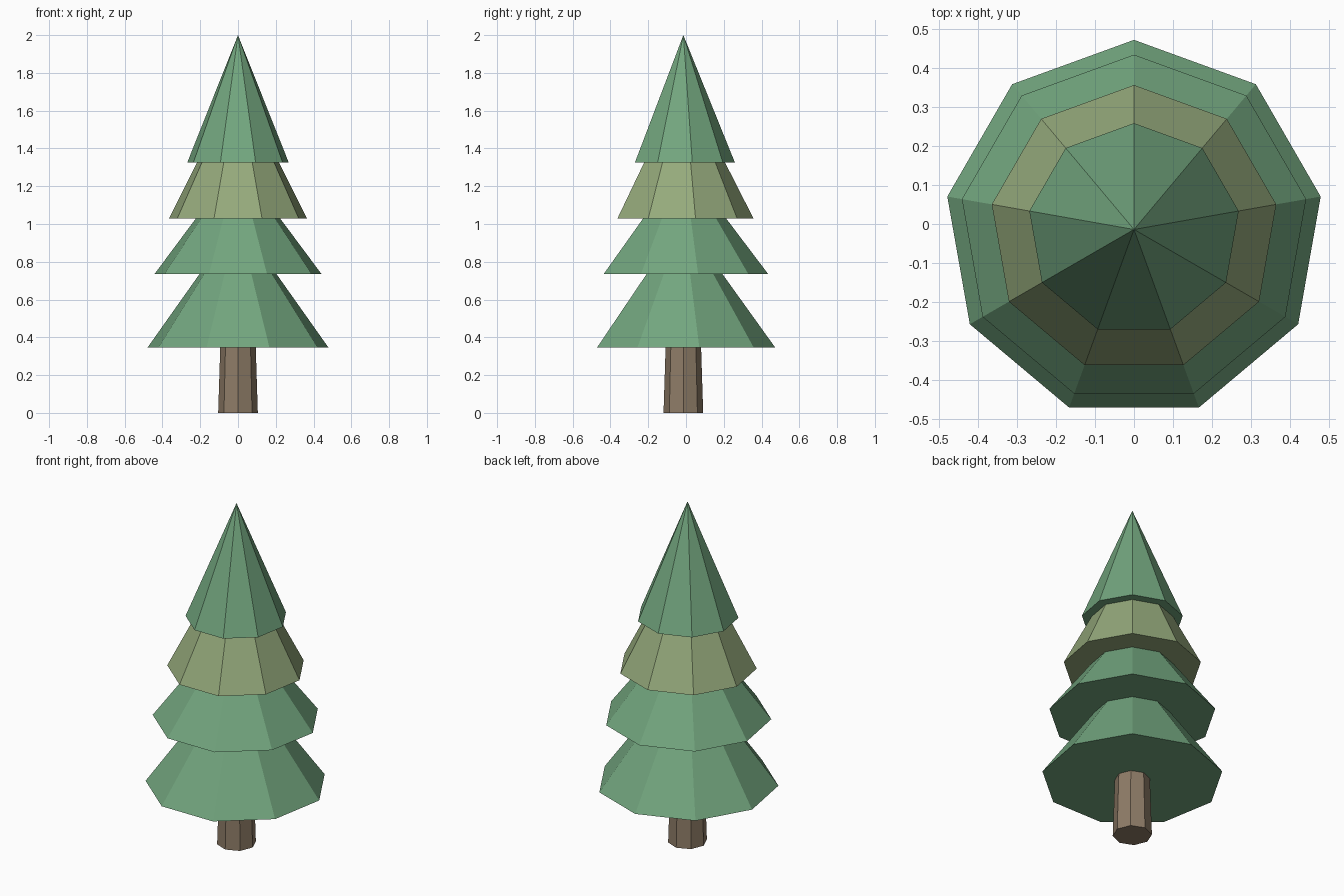
import bpy, bmesh
from math import sin, cos, tau

if "Cube" in bpy.data.objects:
    bpy.data.objects.remove(bpy.data.objects["Cube"])

CENTRE_Y = -0.014


def material(name, rgb):
    mat = bpy.data.materials.new(name)
    mat.diffuse_color = (*rgb, 1.0)
    mat.use_nodes = True
    mat.node_tree.nodes["Principled BSDF"].inputs["Base Color"].default_value = mat.diffuse_color
    return mat


def frustum(name, sides, z0, r0, z1, r1, mat):
    """Closed flat-sided cone section with its first corner towards +y."""
    bm = bmesh.new()

    def ring(r, z):
        return [bm.verts.new((-r * sin(tau * i / sides),
                              CENTRE_Y + r * cos(tau * i / sides), z))
                for i in range(sides)]

    low = ring(r0, z0)
    bm.faces.new(low[::-1])
    if r1 > 0:
        high = ring(r1, z1)
        bm.faces.new(high)
    else:
        tip = bm.verts.new((0, CENTRE_Y, z1))
    for i in range(sides):
        j = (i + 1) % sides
        top = [high[j], high[i]] if r1 > 0 else [tip]
        bm.faces.new([low[i], low[j], *top])
    mesh = bpy.data.meshes.new(name)
    bm.to_mesh(mesh)
    bm.free()
    mesh.materials.append(mat)
    obj = bpy.data.objects.new(name, mesh)
    bpy.context.collection.objects.link(obj)
    return obj


green = material("needle_green", (0.17, 0.38, 0.21))
olive = material("needle_olive", (0.30, 0.40, 0.20))
bark = material("bark_brown", (0.27, 0.20, 0.135))

# Eight-sided tapered trunk
frustum("trunk", 8, 0.0, 0.105, 0.345, 0.094, bark)

# Nine-sided foliage tiers, bottom to top
tiers = [
    ("foliage_bottom", 0.345, 0.487, 0.735, 0.207, green),
    ("foliage_lower", 0.735, 0.449, 1.03, 0.226, green),
    ("foliage_upper", 1.03, 0.371, 1.325, 0.221, olive),
    ("foliage_top", 1.325, 0.273, 2.0, 0.0, green),
]
for name, z0, r0, z1, r1, mat in tiers:
    frustum(name, 9, z0, r0, z1, r1, mat)
